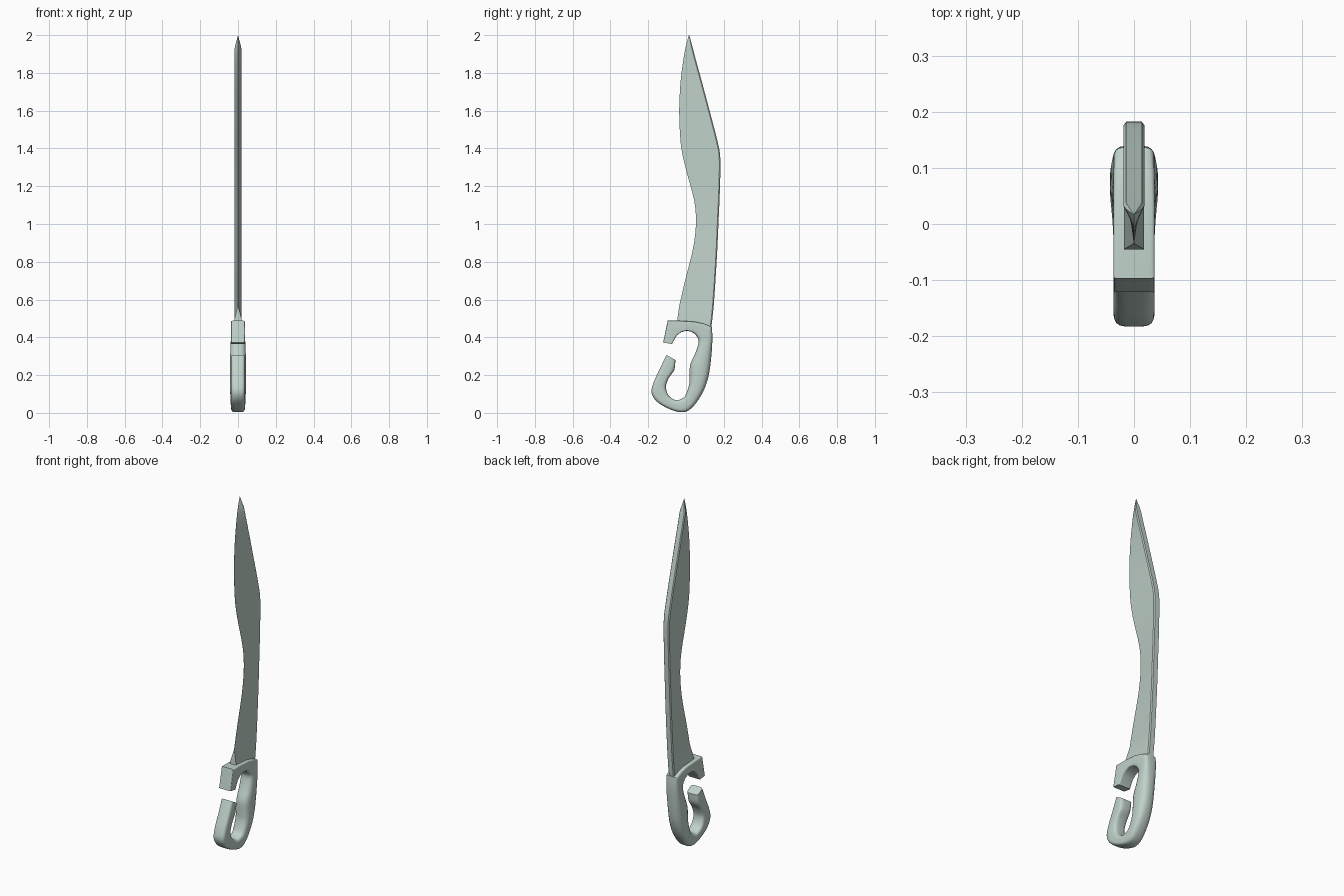
import bpy, bmesh, math
from mathutils import Vector

cube = bpy.data.objects.get("Cube")
if cube:
    bpy.data.objects.remove(cube, do_unlink=True)

steel = bpy.data.materials.new("pale_grey_green")
steel.use_nodes = True
colour = (0.53, 0.64, 0.59, 1)
steel.diffuse_color = colour
steel.node_tree.nodes["Principled BSDF"].inputs["Base Color"].default_value = colour


def spline(stations, steps):
    """Catmull-Rom interpolation of equal-length tuples."""
    rows = [Vector(s) for s in stations]
    out = []
    for i in range(len(rows) - 1):
        a, b = rows[max(i - 1, 0)], rows[i]
        c, d = rows[i + 1], rows[min(i + 2, len(rows) - 1)]
        for k in range(steps):
            t = k / steps
            out.append((b * 2 + (c - a) * t + (a * 2 - b * 5 + c * 4 - d) * t * t
                        + (b * 3 - a - c * 3 + d) * t ** 3) / 2)
    return out + [rows[-1]]


def loft(name, rings, angle):
    """Skin closed rings of points and cap both ends."""
    bm = bmesh.new()
    loops = [[bm.verts.new(p) for p in ring] for ring in rings]
    n = len(loops[0])
    for a, b in zip(loops, loops[1:]):
        for i in range(n):
            j = (i + 1) % n
            bm.faces.new((a[i], a[j], b[j], b[i]))
    bm.faces.new(loops[0])
    bm.faces.new(loops[-1])
    bmesh.ops.remove_doubles(bm, verts=bm.verts, dist=0.0002)
    bmesh.ops.recalc_face_normals(bm, faces=bm.faces)
    mesh = bpy.data.meshes.new(name)
    bm.to_mesh(mesh)
    bm.free()
    mesh.materials.append(steel)
    obj = bpy.data.objects.new(name, mesh)
    bpy.context.collection.objects.link(obj)
    bpy.ops.object.select_all(action="DESELECT")
    obj.select_set(True)
    bpy.context.view_layer.objects.active = obj
    bpy.ops.object.shade_smooth_by_angle(angle=math.radians(angle))


# Blade: height, cutting edge, spine
profile = [(0.57, -0.035, 0.147), (0.70, -0.005, 0.156), (0.85, 0.033, 0.165),
           (0.96, 0.050, 0.170), (1.05, 0.052, 0.174), (1.14, 0.040, 0.178),
           (1.28, 0.002, 0.182), (1.37, -0.019, 0.180), (1.45, -0.030, 0.164),
           (1.60, -0.036, 0.125), (1.75, -0.029, 0.085), (1.87, -0.014, 0.052),
           (1.94, -0.001, 0.034), (2.0, 0.015, 0.017)]


def blade_ring(z, edge, spine, blunt=0.0):
    taper = min(1, (2.0 - z) / 0.07)
    w = 0.0185 * taper
    lip = min(0.006, (spine - edge) * 0.2)
    e = max(blunt, 0.0004 * taper)
    return [(e, edge, z), (w, spine - lip, z), (w * 0.75, spine, z),
            (-w * 0.75, spine, z), (-w, spine - lip, z), (-e, edge, z)]


# Squared heel of the blade runs into the sharpened part
heel = [blade_ring(0.45, -0.045, 0.134, 0.018), blade_ring(0.50, -0.045, 0.140, 0.018)]
loft("blade", heel + [blade_ring(*p) for p in spline(profile, 4)], 25)


def handle_ring(oy, oz, iy, iz, w, power):
    """Rounded-box section spanning the outer and inner outline points."""
    outer, inner = Vector((0, oy, oz)), Vector((0, iy, iz))
    mid, half = (outer + inner) / 2, (outer - inner) / 2
    ring = []
    for i in range(20):
        a = math.tau * (i + 0.5) / 20
        c, s = math.cos(a), math.sin(a)
        x = math.copysign(abs(c) ** (2 / power), c) * w
        ring.append(mid + half * math.copysign(abs(s) ** (2 / power), s) + Vector((x, 0, 0)))
    return ring


# Guard: outer y z, inner y z, half width, squareness
guard = [(-0.121, 0.372, -0.074, 0.365, 0.037, 14),
         (-0.097, 0.488, -0.050, 0.408, 0.037, 14),
         (-0.035, 0.488, -0.028, 0.426, 0.037, 12),
         (0.045, 0.483, 0.000, 0.435, 0.037, 10),
         (0.095, 0.472, 0.028, 0.430, 0.037, 7),
         (0.137, 0.455, 0.048, 0.416, 0.037, 5)]

# Grip sweeping round into the hooked pommel
grip = [guard[-1],
        (0.140, 0.400, 0.067, 0.380, 0.038, 3.6),
        (0.137, 0.330, 0.050, 0.320, 0.041, 2.8),
        (0.129, 0.250, 0.022, 0.255, 0.043, 2.6),
        (0.115, 0.175, 0.018, 0.190, 0.043, 2.6),
        (0.085, 0.100, 0.015, 0.145, 0.042, 2.8),
        (0.035, 0.030, -0.005, 0.090, 0.039, 3.2),
        (-0.012, 0.004, -0.030, 0.072, 0.037, 4),
        (-0.075, 0.015, -0.055, 0.068, 0.037, 4),
        (-0.150, 0.056, -0.090, 0.090, 0.037, 4),
        (-0.182, 0.105, -0.106, 0.135, 0.037, 4),
        (-0.172, 0.160, -0.092, 0.182, 0.037, 4),
        (-0.138, 0.235, -0.062, 0.228, 0.037, 4),
        (-0.103, 0.307, -0.056, 0.280, 0.036, 5)]
loft("handle", [handle_ring(*s) for s in guard[:-1] + spline(grip, 5)], 35)
